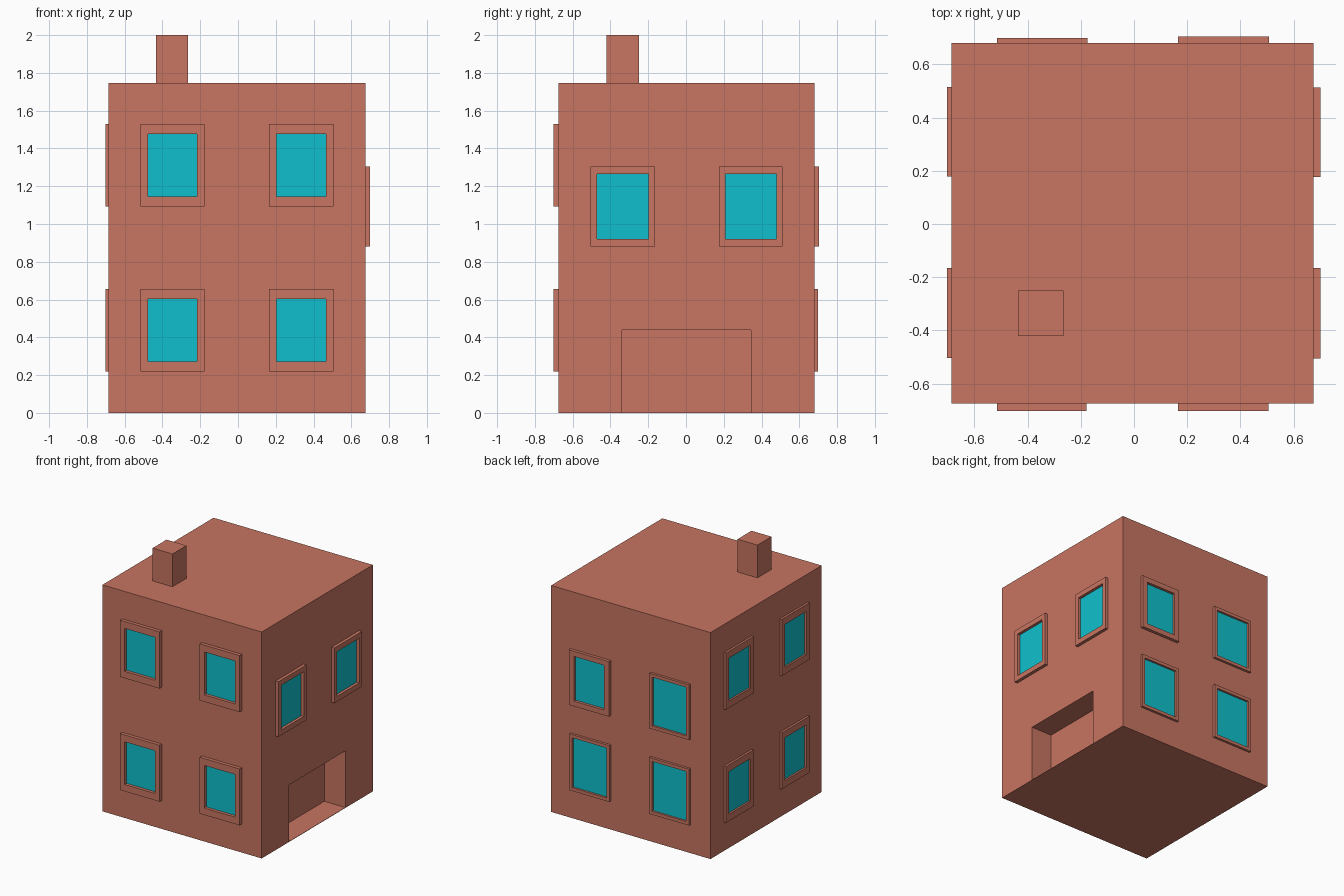
import bpy, bmesh
from math import pi
from mathutils import Matrix, Vector

if "Cube" in bpy.data.objects:
    bpy.data.objects.remove(bpy.data.objects["Cube"])


def material(name, rgb):
    m = bpy.data.materials.new(name)
    m.diffuse_color = (*rgb, 1)
    m.use_nodes = True
    m.node_tree.nodes["Principled BSDF"].inputs["Base Color"].default_value = m.diffuse_color
    return m


BRICK = material("brick", (0.578, 0.178, 0.12))
GLASS = material("glass", (0.005, 0.527, 0.61))


def add_object(name, bm, mat):
    bmesh.ops.recalc_face_normals(bm, faces=bm.faces)
    mesh = bpy.data.meshes.new(name)
    bm.to_mesh(mesh)
    bm.free()
    mesh.materials.append(mat)
    ob = bpy.data.objects.new(name, mesh)
    bpy.context.collection.objects.link(ob)
    return ob


def box(name, lo, hi, mat):
    lo, hi = Vector(lo), Vector(hi)
    bm = bmesh.new()
    bmesh.ops.create_cube(bm, size=1, matrix=Matrix.Translation((lo + hi) / 2)
                          @ Matrix.Diagonal((*(hi - lo), 1)))
    return add_object(name, bm, mat)


def window(name, turn, u, z0, z1, wall, out, bu, bz):
    """Frame and pane drawn facing -y, then turned about z on to its wall.
    u: left and right edges, wall/out: distances from centre, bu/bz: rim widths."""
    spin = Matrix.Rotation(turn, 4, 'Z')

    def rect(bm, inset_u, inset_z, d):
        a, b = u[0] + inset_u, u[1] - inset_u
        c, e = z0 + inset_z, z1 - inset_z
        return [bm.verts.new(spin @ Vector((x, -d, z)))
                for x, z in ((a, c), (b, c), (b, e), (a, e))]

    bm = bmesh.new()
    loops = [rect(bm, 0, 0, wall - 0.002), rect(bm, 0, 0, out),
             rect(bm, bu, bz, out), rect(bm, bu, bz, wall - 0.002)]
    for i in range(4):
        p, q = loops[i], loops[(i + 1) % 4]
        for j in range(4):
            k = (j + 1) % 4
            bm.faces.new((p[j], p[k], q[k], q[j]))
    add_object(name + "_frame", bm, BRICK)

    bm = bmesh.new()
    bm.faces.new(rect(bm, bu, bz, wall + 0.003))
    add_object(name + "_pane", bm, GLASS)


# Main block with doorway recess in the right wall
X0, X1, Y0, Y1, TOP = -0.685, 0.675, -0.675, 0.68, 1.747
body = box("house_body", (X0, Y0, 0), (X1, Y1, TOP), BRICK)
cutter = box("doorway_cutter", (X1 - 0.18, -0.34, 0.003), (X1 + 0.1, 0.345, 0.44), BRICK)
cutter.hide_render = True
cutter.hide_set(True)
cut = body.modifiers.new("doorway", 'BOOLEAN')
cut.operation = 'DIFFERENCE'
cut.solver = 'EXACT'
cut.object = cutter

# Chimney
box("chimney", (-0.435, -0.42, TOP - 0.01), (-0.265, -0.25, 2.0), BRICK)

# Windows: storey heights
LOW, MID, HIGH = (0.22, 0.655), (0.88, 1.305), (1.093, 1.53)
for level, (z0, z1) in (("lower", LOW), ("upper", HIGH)):
    for side, u in (("a", (-0.515, -0.178)), ("b", (0.165, 0.505))):
        window(f"front_{level}_window_{side}", 0, u, z0, z1, -Y0, 0.702, 0.039, 0.053)
    for side, u in (("a", (-0.515, -0.178)), ("b", (0.165, 0.503))):
        window(f"left_{level}_window_{side}", -pi / 2, u, z0, z1, -X0, 0.702, 0.039, 0.053)

# Right wall: one row above the doorway
for side, u in (("a", (-0.505, -0.165)), ("b", (0.176, 0.512))):
    window(f"right_window_{side}", pi / 2, u, *MID, X1, 0.7, 0.033, 0.04)

# Back wall
for level, (z0, z1) in (("lower", LOW), ("upper", MID)):
    for side, u in (("a", (-0.507, -0.165)), ("b", (0.175, 0.515))):
        wide = level == "upper" and side == "a"
        window(f"back_{level}_window_{side}", pi, u, z0, z1, Y1,
               0.704 if wide else 0.699, 0.043 if wide else 0.025, 0.04 if wide else 0.025)
